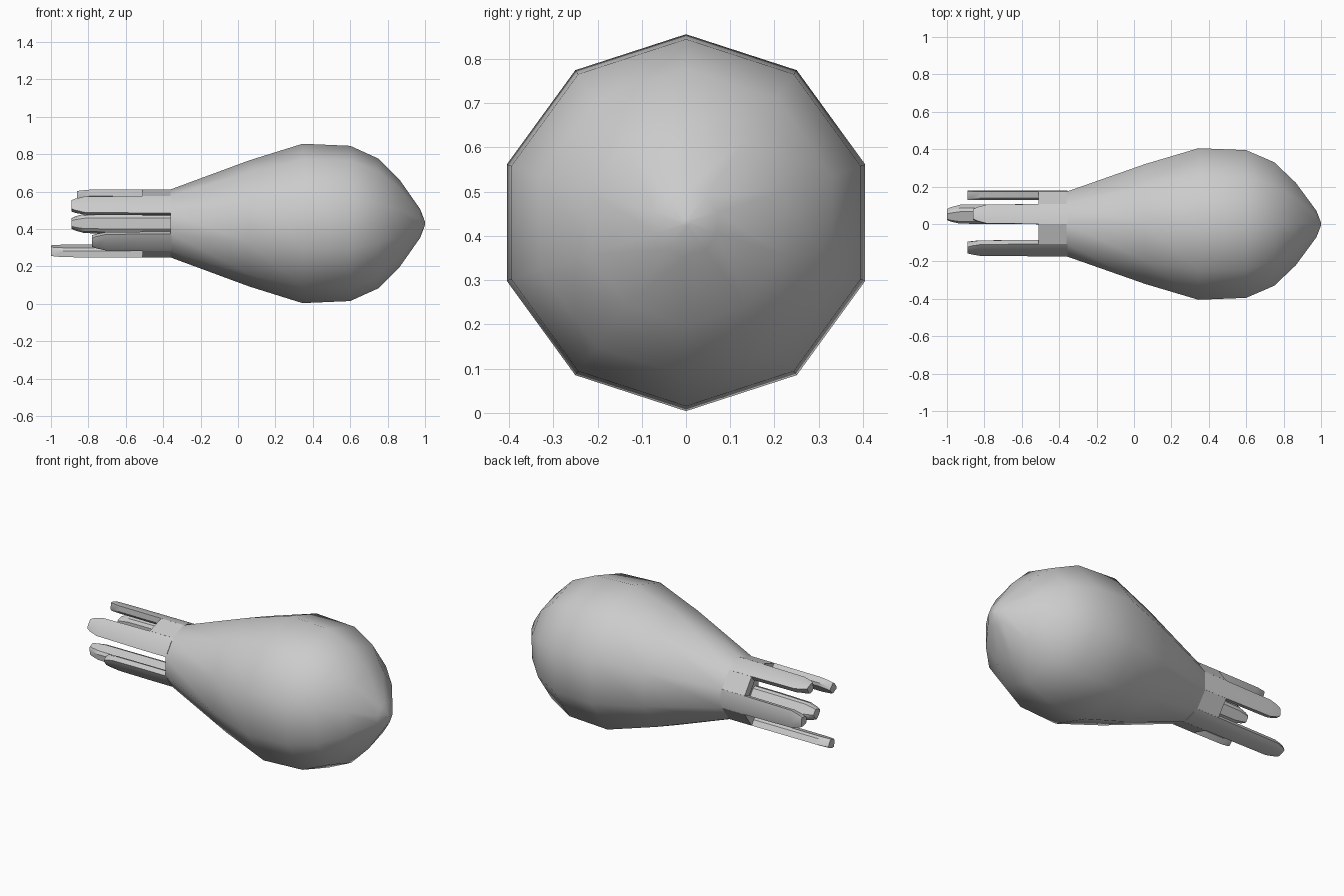
import bpy, bmesh
from math import sin, cos, radians
from mathutils import Vector

if "Cube" in bpy.data.objects:
    bpy.data.objects.remove(bpy.data.objects["Cube"])

CZ = 0.43          # height of the long axis
SIDES = 10


def finish(name, bm, angle):
    bmesh.ops.recalc_face_normals(bm, faces=bm.faces[:])
    mesh = bpy.data.meshes.new(name)
    bm.to_mesh(mesh)
    bm.free()
    ob = bpy.data.objects.new(name, mesh)
    bpy.context.collection.objects.link(ob)
    bpy.ops.object.select_all(action='DESELECT')
    ob.select_set(True)
    bpy.context.view_layer.objects.active = ob
    bpy.ops.object.shade_smooth_by_angle(angle=radians(angle))
    return ob


def loft(name, rings, angle):
    """Skin a list of equally sized point rings and cap both ends."""
    bm = bmesh.new()
    vs = [[bm.verts.new(p) for p in ring] for ring in rings]
    n = len(rings[0])
    for a, b in zip(vs, vs[1:]):
        for i in range(n):
            bm.faces.new((a[i], a[(i + 1) % n], b[(i + 1) % n], b[i]))
    bm.faces.new(vs[0])
    bm.faces.new(vs[-1])
    return finish(name, bm, angle)


# Bulb-shaped body: ten-sided rings along x
profile = [(-0.36, 0.182), (0.06, 0.337), (0.345, 0.426), (0.60, 0.415),
           (0.75, 0.347), (0.865, 0.232), (0.975, 0.075), (1.0, 0.008)]
loft("body", [[(x, r * cos(radians(90 + 36 * k)), CZ + r * sin(radians(90 + 36 * k)))
               for k in range(SIDES)] for x, r in profile], 60)


def strip(name, mid_angle, section, stations):
    """Sweep a (tangent, radial) section along x; stations are (x, width scale)."""
    a = radians(mid_angle)
    out = Vector((0, cos(a), sin(a)))
    tan = Vector((0, -sin(a), cos(a)))
    rings = [[Vector((x, 0, CZ)) + tan * t * s + out * r for t, r in section]
             for x, s in stations]
    loft(name, rings, 35)


# Tentacles continue every second side of the body
arm = [(-0.056, 0.173), (-0.03, 0.178), (0.03, 0.178), (0.056, 0.173),
       (0.047, 0.14), (0.03, 0.128), (-0.03, 0.128), (-0.047, 0.14)]
for i, (angle, end) in enumerate([(72, -0.86), (0, -0.89), (-72, -1.0),
                                  (-144, -0.78), (144, -0.89)]):
    strip(f"tentacle_{i + 1}", angle, arm,
          [(-0.355, 1.0), (-0.51, 1.0), (end + 0.07, 0.93), (end + 0.02, 0.68), (end, 0.5)])

# Collar walls between the tentacles; the front side stays open
wall = [(-0.056, 0.173), (0.056, 0.173), (0.042, 0.128), (-0.042, 0.128)]
for i, angle in enumerate([36, 108, -36, -108]):
    strip(f"collar_wall_{i + 1}", angle, wall, [(-0.355, 1.0), (-0.51, 1.0)])
